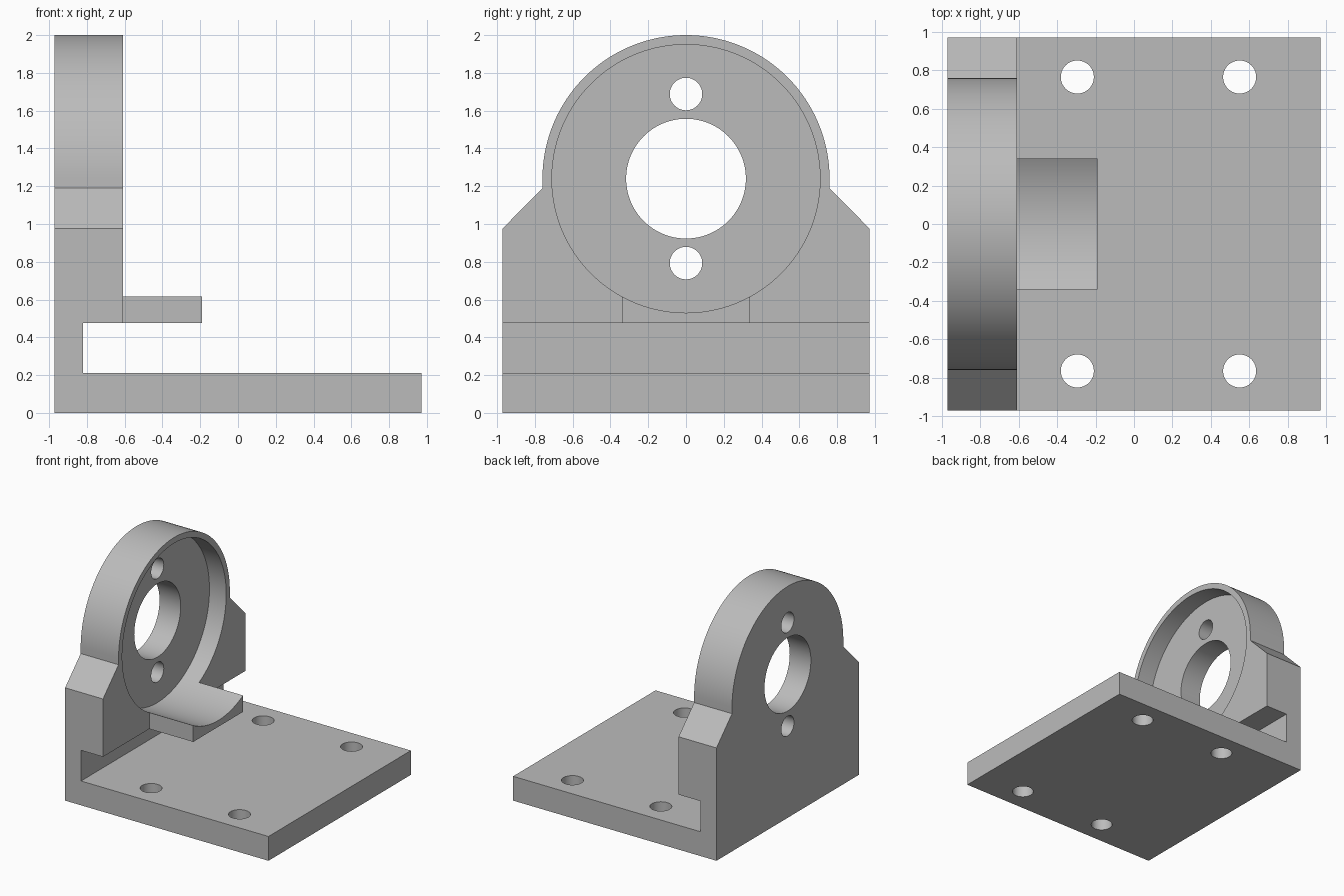
import bpy, bmesh, math
from mathutils import Matrix, Vector

if "Cube" in bpy.data.objects:
    bpy.data.objects.remove(bpy.data.objects["Cube"], do_unlink=True)

grey = bpy.data.materials.new("machined grey")
grey.diffuse_color = (0.5, 0.5, 0.5, 1)
grey.use_nodes = True
grey.node_tree.nodes["Principled BSDF"].inputs["Base Color"].default_value = (0.5, 0.5, 0.5, 1)

HALF = 0.972          # half width of the base
WALL_FRONT = -0.61    # inner face of the upright
BORE_Z = 1.24         # height of the bore axis


def finish(name, bm):
    bmesh.ops.recalc_face_normals(bm, faces=bm.faces)
    mesh = bpy.data.meshes.new(name)
    bm.to_mesh(mesh)
    bm.free()
    mesh.materials.append(grey)
    obj = bpy.data.objects.new(name, mesh)
    bpy.context.collection.objects.link(obj)
    return obj


def extrude(name, points, offset):
    bm = bmesh.new()
    face = bm.faces.new([bm.verts.new(p) for p in points])
    result = bmesh.ops.extrude_face_region(bm, geom=[face])
    verts = [v for v in result["geom"] if isinstance(v, bmesh.types.BMVert)]
    bmesh.ops.translate(bm, verts=verts, vec=offset)
    return finish(name, bm)


def cylinder(name, centre, radius, length, axis, sides=64):
    bm = bmesh.new()
    turn = Vector((0, 0, 1)).rotation_difference(Vector(axis)).to_matrix().to_4x4()
    bmesh.ops.create_cone(bm, cap_ends=True, segments=sides, radius1=radius, radius2=radius,
                          depth=length, matrix=Matrix.Translation(centre) @ turn)
    return finish(name, bm)


def combine(target, tool, operation):
    mod = target.modifiers.new(tool.name, "BOOLEAN")
    mod.operation, mod.solver, mod.object = operation, "EXACT", tool
    bpy.context.view_layer.objects.active = target
    bpy.ops.object.modifier_apply(modifier=mod.name)
    bpy.data.objects.remove(tool, do_unlink=True)


# Base plate and upright with the undercut slot, as one side profile
side = [(-HALF, 0), (HALF, 0), (HALF, 0.21), (-0.82, 0.21), (-0.82, 0.475),
        (WALL_FRONT, 0.475), (WALL_FRONT, 2.1), (-HALF, 2.1)]
bracket = extrude("bearing_bracket", [(x, -HALF, z) for x, z in side], (0, 2 * HALF, 0))

# Round head with sloping shoulders, trimmed from the upright
steps = 96
arc = [(0.76 * math.cos(math.pi * i / steps), BORE_Z + 0.76 * math.sin(math.pi * i / steps))
       for i in range(steps + 1)]
outline = [(-0.76, 1.19), (-HALF, 0.975), (-1.1, 0.975), (-1.1, -0.1),
           (1.1, -0.1), (1.1, 0.975), (HALF, 0.975), (0.76, 1.19)]
trim = extrude("head_trim", [(-1.1, y, z) for y, z in arc + outline], (2.2, 0, 0))
combine(bracket, trim, "INTERSECT")

# Supporting tongue below the recess
tongue = extrude("tongue", [(-0.69, y, z) for y, z in
                            [(-0.34, 0.475), (0.34, 0.475), (0.34, 0.64), (-0.34, 0.64)]],
                 (0.5, 0, 0))
combine(bracket, tongue, "UNION")

# Shallow round recess, which also hollows the tongue
combine(bracket, cylinder("recess", (0.115, 0, BORE_Z), 0.71, 1.77, (1, 0, 0), 160), "DIFFERENCE")

# Main bore and the two small holes through the upright
for name, z, radius in [("main_bore", BORE_Z, 0.317), ("upper_hole", 1.688, 0.086),
                        ("lower_hole", 0.793, 0.086)]:
    combine(bracket, cylinder(name, (-0.9, 0, z), radius, 0.6, (1, 0, 0), 96), "DIFFERENCE")

# Four mounting holes through the base
for x in (-0.295, 0.55):
    for y in (-0.765, 0.765):
        combine(bracket, cylinder("mounting_hole", (x, y, 0.1), 0.086, 0.4, (0, 0, 1)), "DIFFERENCE")

bpy.ops.object.select_all(action="DESELECT")
bracket.select_set(True)
bpy.context.view_layer.objects.active = bracket
bpy.ops.object.shade_smooth_by_angle(angle=math.radians(25))
